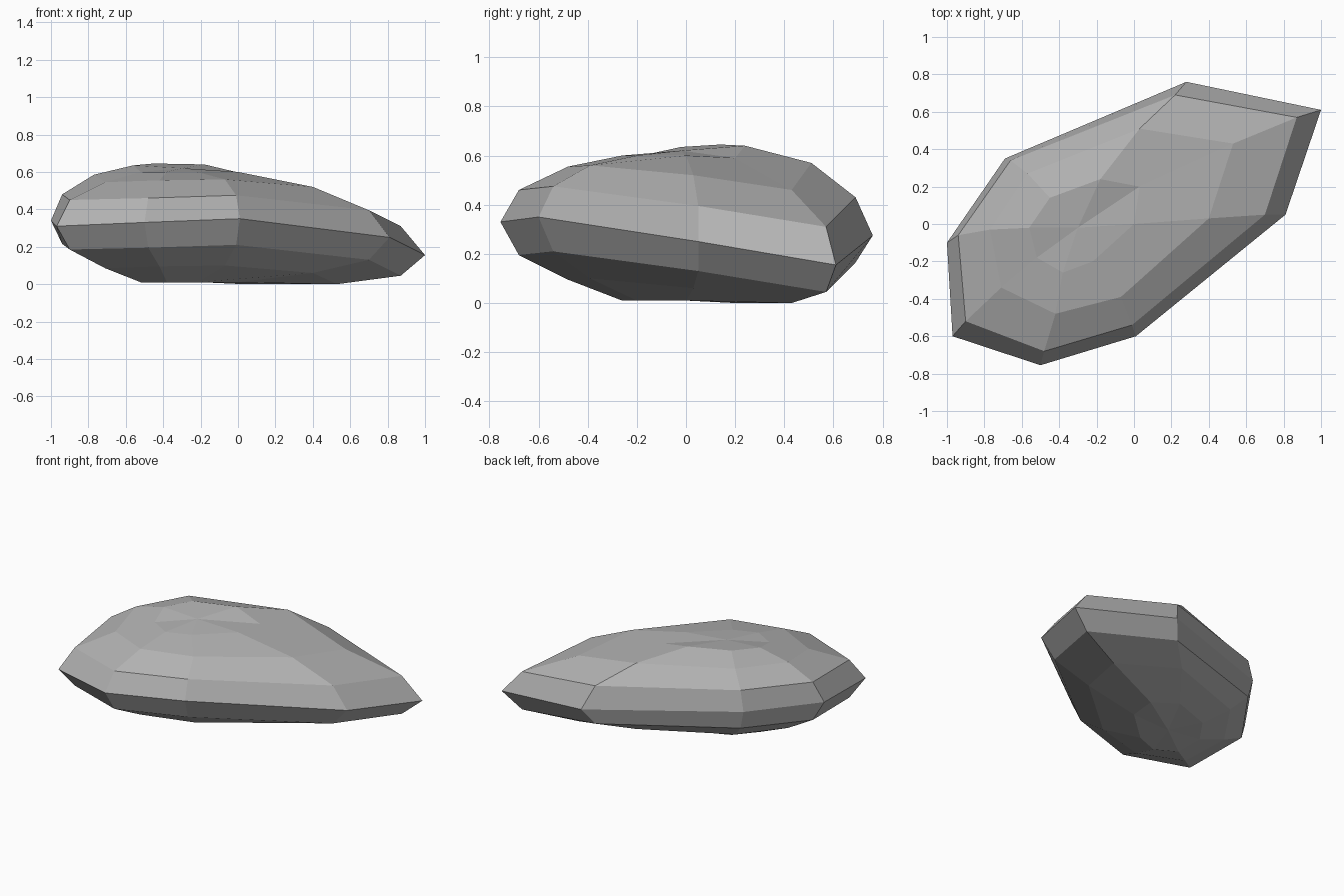
import bpy
import bmesh

# Remove the default cube
default_cube = bpy.data.objects.get("Cube")
if default_cube:
    bpy.data.objects.remove(default_cube, do_unlink=True)

# One plain stone colour
STONE_COLOUR = (0.45, 0.45, 0.45, 1)
stone = bpy.data.materials.new("grey stone")
stone.use_nodes = True
stone.diffuse_color = STONE_COLOUR
stone.node_tree.nodes["Principled BSDF"].inputs["Base Color"].default_value = STONE_COLOUR

# Eight-sided cross-sections from the rim to the crown, counter-clockwise
rim = [(1, .61, .155), (.28, .76, .275), (-.69, .35, .36), (-1, -.1, .34),
       (-.97, -.6, .31), (-.5, -.755, .33), (.01, -.6, .35), (.81, .05, .25)]
shoulder = [(.87, .57, .31), (.22, .69, .43), (-.66, .34, .5), (-.94, -.06, .48),
            (-.9, -.52, .45), (-.48, -.68, .46), (-.01, -.54, .475), (.7, .05, .395)]
slope = [(.53, .43, .46), (.03, .51, .57), (-.57, .27, .6), (-.77, -.03, .585),
         (-.71, -.34, .545), (-.42, -.48, .555), (-.07, -.39, .56), (.4, .03, .52)]
crown = [(.03, .2, .59), (-.18, .24, .64), (-.45, .14, .645), (-.56, -.02, .635),
         (-.52, -.18, .6), (-.38, -.26, .6), (-.22, -.2, .6), (0, 0, .6)]
peak = (-.3, -.02, .62)


def lowered(section, thickness):
    """Copy a cross-section straight down to form the underside."""
    return [(x, y, z - thickness) for x, y, z in section]


def add_ring(bm, section):
    return [bm.verts.new(point) for point in section]


def bridge(bm, lower, upper):
    """Join two rings with a band of flat quads."""
    count = len(lower)
    for i in range(count):
        j = (i + 1) % count
        bm.faces.new((lower[i], lower[j], upper[j], upper[i]))


def cap(bm, ring, tip):
    """Close a ring with a fan of triangles around one tip."""
    vertex = bm.verts.new(tip)
    count = len(ring)
    for i in range(count):
        bm.faces.new((ring[i], ring[(i + 1) % count], vertex))


# Stack the rings from the underside to the crown and close both ends
sections = [lowered(crown, .59), lowered(slope, .46), lowered(shoulder, .265),
            rim, shoulder, slope, crown]
bm = bmesh.new()
rings = [add_ring(bm, section) for section in sections]
for lower, upper in zip(rings, rings[1:]):
    bridge(bm, lower, upper)
cap(bm, rings[-1], peak)
cap(bm, rings[0], lowered([peak], .605)[0])
bmesh.ops.recalc_face_normals(bm, faces=bm.faces)

# Boulder object, left flat shaded
mesh = bpy.data.meshes.new("boulder")
bm.to_mesh(mesh)
bm.free()
mesh.materials.append(stone)
boulder = bpy.data.objects.new("boulder", mesh)
bpy.context.collection.objects.link(boulder)
